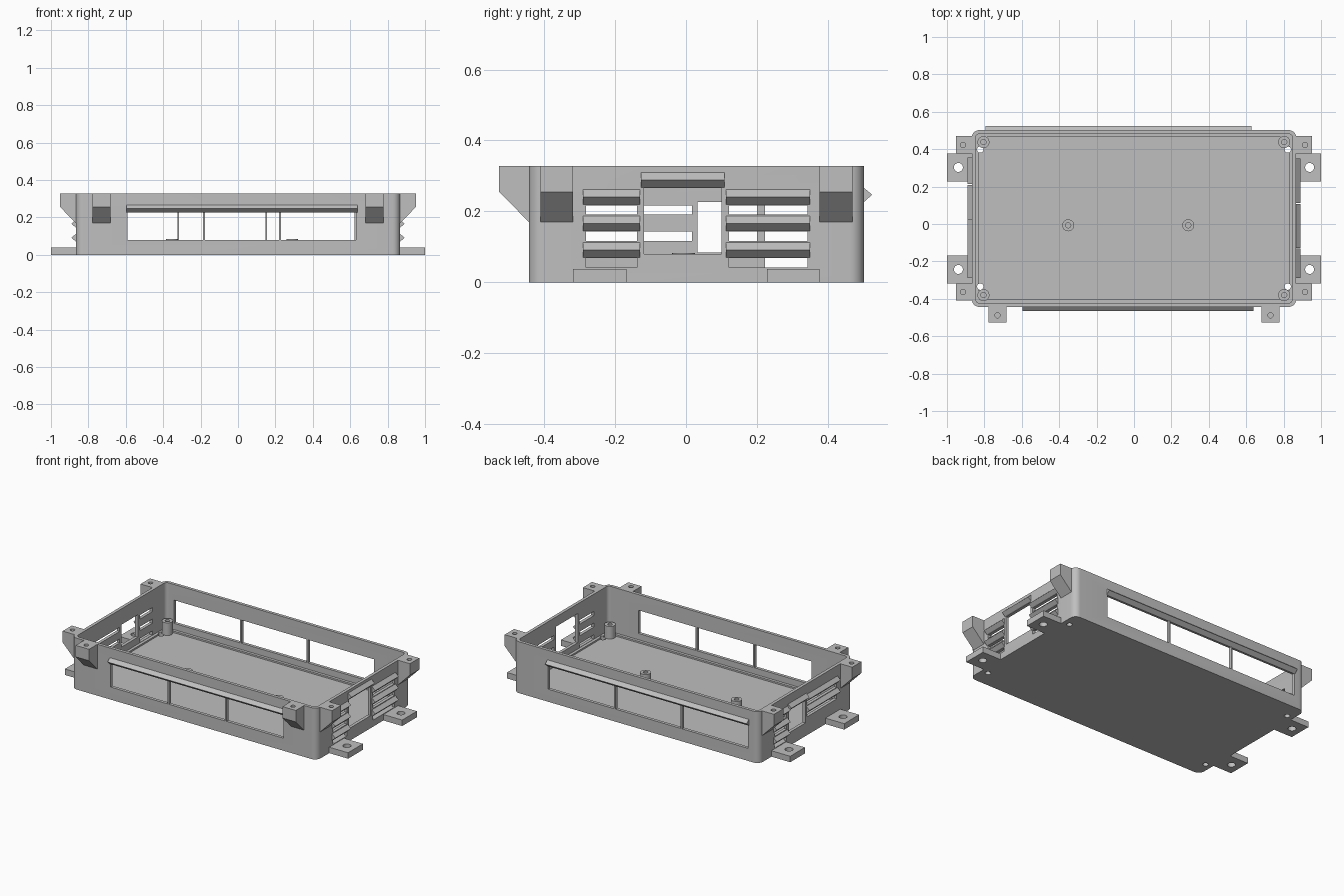
import bpy, bmesh, math

if "Cube" in bpy.data.objects:
    bpy.data.objects.remove(bpy.data.objects["Cube"])

GREY = bpy.data.materials.new("plastic grey")
GREY.diffuse_color = (0.52, 0.52, 0.52, 1)
GREY.use_nodes = True
GREY.node_tree.nodes["Principled BSDF"].inputs["Base Color"].default_value = GREY.diffuse_color

HX, Y0, Y1, H = 0.867, -0.443, 0.502, 0.328   # outer shell
WALL, FLOOR = 0.02, 0.03


def finish(name, bm):
    bmesh.ops.remove_doubles(bm, verts=bm.verts, dist=1e-5)
    bmesh.ops.recalc_face_normals(bm, faces=bm.faces)
    mesh = bpy.data.meshes.new(name)
    bm.to_mesh(mesh)
    bm.free()
    mesh.materials.append(GREY)
    ob = bpy.data.objects.new(name, mesh)
    bpy.context.collection.objects.link(ob)
    return ob


def extrude(bm, loop, offset):
    """Closed prism from a 3D loop swept along offset."""
    a = [bm.verts.new(p) for p in loop]
    b = [bm.verts.new([p[i] + offset[i] for i in range(3)]) for p in loop]
    bm.faces.new(a)
    bm.faces.new(b)
    for i in range(len(a)):
        j = (i + 1) % len(a)
        bm.faces.new((a[i], a[j], b[j], b[i]))


def box(bm, x0, x1, y0, y1, z0, z1):
    extrude(bm, [(x0, y0, z0), (x1, y0, z0), (x1, y1, z0), (x0, y1, z0)], (0, 0, z1 - z0))


def circle(x, y, z, r, n=24):
    return [(x + r * math.cos(2 * math.pi * i / n), y + r * math.sin(2 * math.pi * i / n), z)
            for i in range(n)]


def rounded_prism(bm, inset, r, z0, z1):
    x, lo, hi = HX - inset - r, Y0 + inset + r, Y1 - inset - r
    loop = []
    for k, (cx, cy) in enumerate([(x, hi), (-x, hi), (-x, lo), (x, lo)]):
        for i in range(9):
            t = math.pi / 2 * (k + i / 8)
            loop.append((cx + r * math.cos(t), cy + r * math.sin(t), z0))
    extrude(bm, loop, (0, 0, z1 - z0))


def subtract(ob, bm):
    cutter = finish("cutter", bm)
    cutter.hide_render = True
    mod = ob.modifiers.new("cut", 'BOOLEAN')
    mod.operation, mod.solver, mod.object = 'DIFFERENCE', 'EXACT', cutter
    deps = bpy.context.evaluated_depsgraph_get()
    mesh = bpy.data.meshes.new_from_object(ob.evaluated_get(deps))
    ob.modifiers.clear()
    ob.data = mesh
    bpy.data.objects.remove(cutter)


# Tray shell with a shallow ledge around the floor
bm = bmesh.new()
rounded_prism(bm, 0, 0.04, 0, H)
shell = finish("tray_shell", bm)
bm = bmesh.new()
rounded_prism(bm, WALL, 0.022, 0.04, H + 0.1)
subtract(shell, bm)
bm = bmesh.new()
rounded_prism(bm, WALL + 0.018, 0.015, FLOOR, 0.1)
subtract(shell, bm)

# Window panes, vent slots and floor drain holes
bm = bmesh.new()
for x0, x1, y in ((-0.59, 0.632, Y0), (-0.79, 0.622, Y1)):
    w = (x1 - x0) / 3
    for i in range(3):
        a = x0 + i * w + (0.005 if i else 0)
        b = x0 + (i + 1) * w - (0.005 if i < 2 else 0)
        box(bm, a, b, y - 0.04, y + 0.04, 0.08, 0.228)

ROWS = (0.24, 0.166, 0.091)       # peak heights of the slot hoods
# (side, y0, y1, hood peaks, opening height)
VENTS = [(1, -0.29, -0.13, ROWS, 0.026), (1, 0.113, 0.35, ROWS, 0.026),
         (1, -0.127, 0.108, (0.289,), 0.186),
         (-1, 0.215, 0.355, ROWS, 0.026), (-1, -0.29, 0.025, ROWS[:2], 0.026),
         (-1, 0.025, 0.208, (0.25,), 0.143)]
for side, y0, y1, peaks, depth in VENTS:
    for z in peaks:
        xs = sorted((side * (HX - 0.035), side * (HX + 0.04)))
        box(bm, *xs, y0 + 0.008, y1 - 0.008, z - 0.023 - depth, z - 0.023)
for x in (-0.822, 0.822):
    for y in (-0.335, 0.398):
        extrude(bm, circle(x, y, -0.05, 0.017), (0, 0, 0.12))
subtract(shell, bm)

# Triangular rain hoods above every opening
P, HH = 0.023, 0.023
bm = bmesh.new()
for side, y0, y1, peaks, _ in VENTS:
    for z in peaks:
        extrude(bm, [(side * (HX - 0.002), y0, z - HH), (side * (HX + P), y0, z),
                     (side * (HX - 0.002), y0, z + HH)], (0, y1 - y0, 0))
finish("side_vent_hoods", bm)
bm = bmesh.new()
for x0, x1, y, s in ((-0.595, 0.639, Y0, -1), (-0.795, 0.627, Y1, 1)):
    extrude(bm, [(x0, y - s * 0.002, 0.225), (x0, y + s * P, 0.247),
                 (x0, y - s * 0.002, 0.268)], (x1 - x0, 0, 0))
finish("window_hoods", bm)

# Wedge-shaped screw ears on the rim: (outward reach, height)
WEDGE = ((-0.003, H), (0.084, H), (0.084, 0.255), (0.0, 0.17), (-0.003, 0.17))
bm, holes = bmesh.new(), bmesh.new()
for s in (-1, 1):
    for y0, y1 in ((-0.41, -0.318), (0.376, 0.47)):
        extrude(bm, [(s * (HX + d), y0, z) for d, z in WEDGE], (0, y1 - y0, 0))
        extrude(holes, circle(s * 0.914, (y0 + y1) / 2, 0.25, 0.014), (0, 0, 0.1))
    extrude(bm, [(s * 0.73 - 0.047, Y0 - d, z) for d, z in WEDGE], (0.094, 0, 0))
    extrude(holes, circle(s * 0.73, -0.488, 0.25, 0.014), (0, 0, 0.1))
subtract(finish("rim_ears", bm), holes)

# Flat mounting feet
bm, holes = bmesh.new(), bmesh.new()
for s in (-1, 1):
    for y0, y1 in ((-0.318, -0.168), (0.228, 0.377)):
        xs = sorted((s * (HX - 0.003), s))
        box(bm, *xs, y0, y1, 0, 0.038)
        extrude(holes, circle(s * 0.939, (y0 + y1) / 2, -0.05, 0.024), (0, 0, 0.15))
subtract(finish("mounting_feet", bm), holes)

# Hollow corner posts and low centre standoffs
bm = bmesh.new()
posts = [(x, y, 0.11) for x in (-0.805, 0.803) for y in (-0.38, 0.438)]
for x, y, top in posts + [(-0.352, -0.007, 0.083), (0.29, -0.007, 0.083)]:
    rings = [[bm.verts.new(p) for p in circle(x, y, z, r)]
             for r, z in ((0.032, FLOOR), (0.032, top), (0.014, top), (0.014, FLOOR))]
    for a, b in zip(rings, rings[1:] + rings[:1]):
        for i in range(24):
            j = (i + 1) % 24
            bm.faces.new((a[i], a[j], b[j], b[i]))
finish("screw_posts", bm)

# Smooth the round corners and holes, keep edges sharp
for ob in bpy.context.scene.objects:
    ob.select_set(True)
    bpy.context.view_layer.objects.active = ob
bpy.ops.object.shade_smooth_by_angle(angle=math.radians(30))
